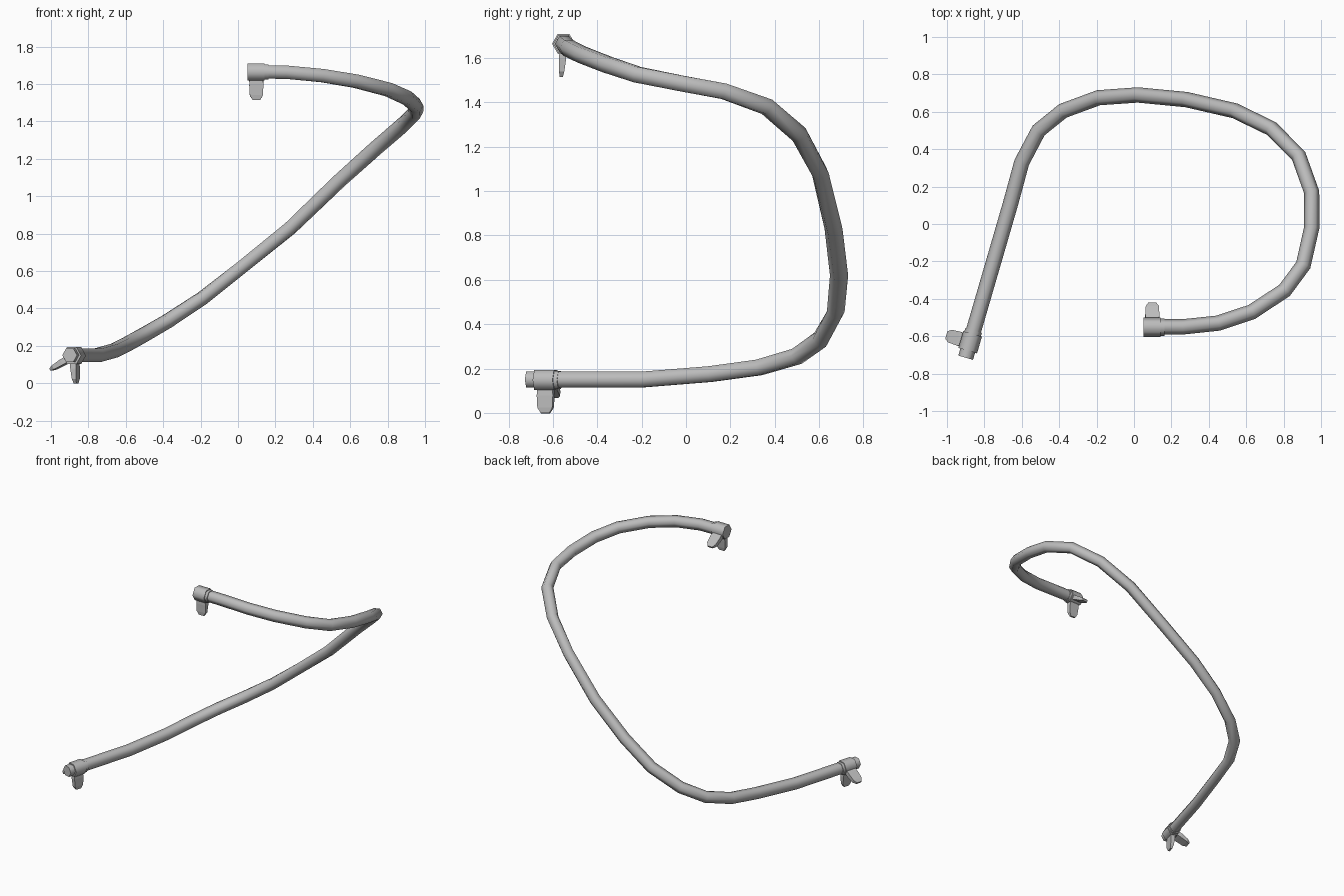
import bpy, bmesh, math
from mathutils import Vector, Matrix

cube = bpy.data.objects.get("Cube")
if cube:
    bpy.data.objects.remove(cube, do_unlink=True)

SIDES = 6
UP = Vector((0, 0, 1))

grey = bpy.data.materials.new("hose_grey")
grey.use_nodes = True
grey.diffuse_color = (0.5, 0.5, 0.5, 1)
grey.node_tree.nodes["Principled BSDF"].inputs["Base Color"].default_value = (0.5, 0.5, 0.5, 1)


def finish(bm, name):
    bmesh.ops.recalc_face_normals(bm, faces=bm.faces)
    mesh = bpy.data.meshes.new(name)
    bm.to_mesh(mesh)
    bm.free()
    mesh.materials.append(grey)
    obj = bpy.data.objects.new(name, mesh)
    bpy.context.collection.objects.link(obj)
    return obj


def sweep(name, path, radii):
    """Six-sided tube along a path, smooth sides and flat caps."""
    bm = bmesh.new()
    rings = []
    pts = [Vector(p) for p in path]
    for i, p in enumerate(pts):
        before = (p - pts[i - 1]).normalized() if i else Vector()
        after = (pts[i + 1] - p).normalized() if i < len(pts) - 1 else Vector()
        tangent = (before + after).normalized()
        side = UP.cross(tangent).normalized()
        top = tangent.cross(side)
        angles = [math.tau * k / SIDES for k in range(SIDES)]
        rings.append([bm.verts.new(p + radii[i] * (side * math.cos(a) + top * math.sin(a)))
                      for a in angles])
    for a, b in zip(rings, rings[1:]):
        for k in range(SIDES):
            n = (k + 1) % SIDES
            bm.faces.new((a[k], a[n], b[n], b[k])).smooth = True
    caps = [bm.faces.new(rings[0]), bm.faces.new(rings[-1])]
    bmesh.ops.split_edges(bm, edges=list({e for f in caps for e in f.edges}))
    return finish(bm, name)


def wing(name, frame, angle):
    """Tapered clamp tab; angle swings it from straight down to the side."""
    bm = bmesh.new()
    rings = []
    # distance from axis, half width, half thickness
    for d, w, t in ((0.02, 0.034, 0.016), (0.07, 0.038, 0.016),
                    (0.125, 0.035, 0.012), (0.15, 0.02, 0.007)):
        rings.append([bm.verts.new((x, y, -d)) for x, y in ((-w, -t), (w, -t), (w, t), (-w, t))])
    for a, b in zip(rings, rings[1:]):
        for k in range(4):
            n = (k + 1) % 4
            bm.faces.new((a[k], a[n], b[n], b[k]))
    bm.faces.new(rings[0])
    bm.faces.new(rings[-1])
    bm.transform(frame @ Matrix.Rotation(angle, 4, 'X'))
    return finish(bm, name)


def clamp(prefix, start, direction):
    """Band, thin collar and two squeeze tabs around a hose end."""
    start, axis = Vector(start), Vector(direction).normalized()
    at = lambda d: start + axis * d
    sweep(prefix + "_clamp_band", [at(0), at(0.093)], [0.052] * 2)
    sweep(prefix + "_clamp_collar", [at(0.093), at(0.112)], [0.046] * 2)
    left = UP.cross(axis)
    frame = Matrix((axis, left, UP)).transposed().to_4x4()
    frame.translation = at(0.048)
    wing(prefix + "_clamp_lower_tab", frame, math.radians(-4))
    wing(prefix + "_clamp_side_tab", frame, math.radians(60))


# Hose centreline
hose = [(-0.90, -0.715, 0.15), (-0.75, -0.2, 0.15), (-0.66, 0.11, 0.175),
        (-0.6, 0.33, 0.205), (-0.51, 0.5, 0.255), (-0.38, 0.605, 0.33),
        (-0.19, 0.675, 0.455), (0.02, 0.69, 0.62), (0.28, 0.665, 0.83),
        (0.54, 0.605, 1.08), (0.735, 0.51, 1.255), (0.88, 0.365, 1.38),
        (0.95, 0.17, 1.45), (0.95, -0.02, 1.485), (0.905, -0.22, 1.525),
        (0.805, -0.355, 1.57), (0.63, -0.47, 1.615), (0.45, -0.53, 1.645),
        (0.26, -0.55, 1.663), (0.055, -0.55, 1.665)]
sweep("hose", hose, [0.041] * len(hose))

# Clamps at both ends
clamp("bottom", (-0.889, -0.677, 0.148), (0.28, 0.96, 0))
clamp("top", (0.05, -0.552, 1.664), (1, 0, 0))
